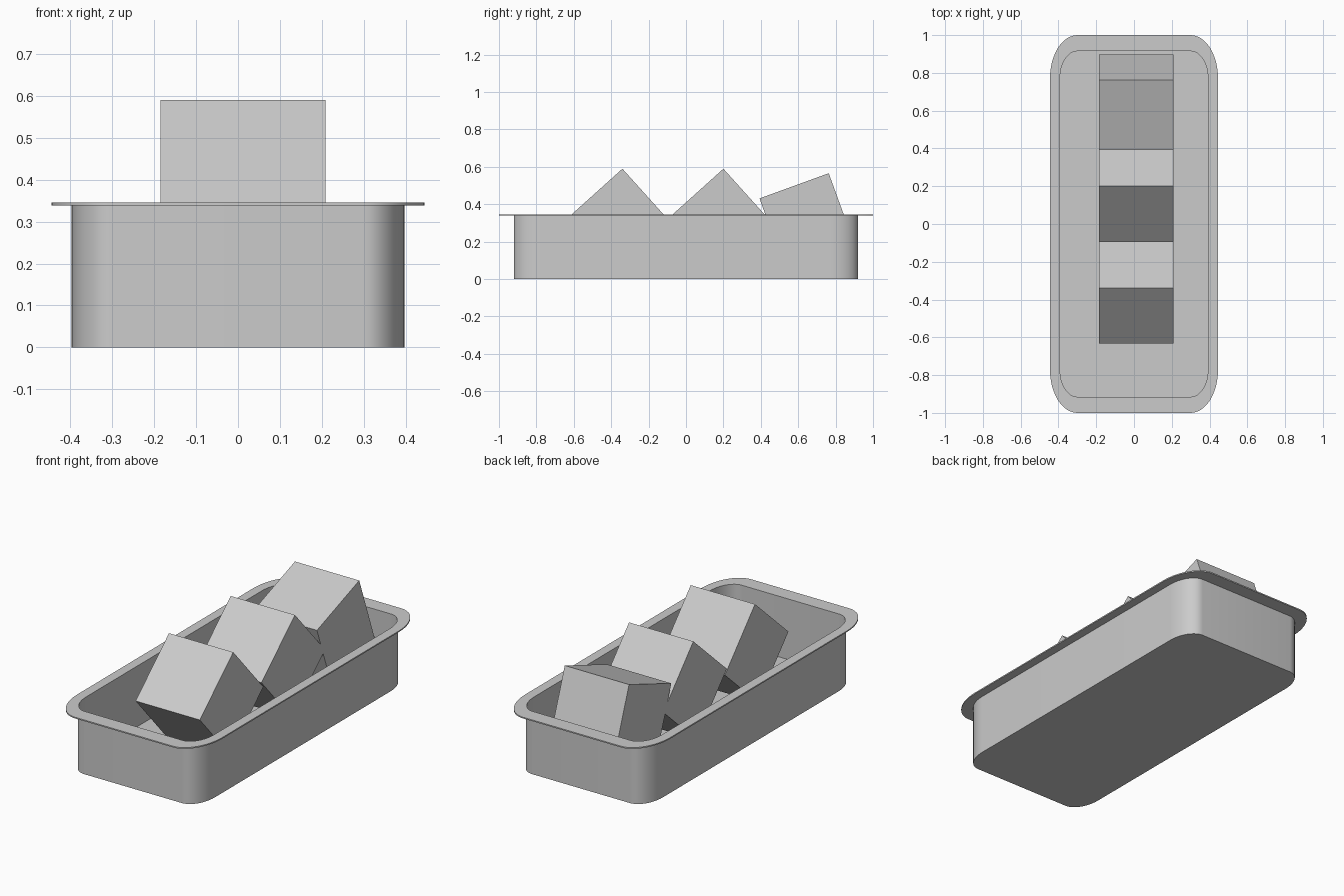
import bpy, bmesh, math
from mathutils import Matrix

cube = bpy.data.objects.get("Cube")
if cube:
    bpy.data.objects.remove(cube, do_unlink=True)

grey = bpy.data.materials.new("light grey")
grey.use_nodes = True
colour = (0.6, 0.6, 0.6, 1)
grey.diffuse_color = colour
grey.node_tree.nodes["Principled BSDF"].inputs["Base Color"].default_value = colour


def add_object(name, bm):
    bmesh.ops.recalc_face_normals(bm, faces=bm.faces)
    mesh = bpy.data.meshes.new(name)
    bm.to_mesh(mesh)
    bm.free()
    mesh.materials.append(grey)
    obj = bpy.data.objects.new(name, mesh)
    bpy.context.collection.objects.link(obj)
    return obj


def ring(bm, half_x, half_y, z, steps=12):
    """Rounded rectangle whose corners share the same centres."""
    cx, cy = 0.30, 0.77
    verts = []
    for quarter, (sx, sy) in enumerate([(1, 1), (-1, 1), (-1, -1), (1, -1)]):
        for i in range(steps + 1):
            a = (quarter + i / steps) * math.pi / 2
            verts.append(bm.verts.new((sx * cx + (half_x - cx) * math.cos(a),
                                       sy * cy + (half_y - cy) * math.sin(a), z)))
    return verts


# Tray: outer wall, flat flange, inner wall and floor
bm = bmesh.new()
sections = [(0.397, 0.92, 0), (0.397, 0.92, 0.339), (0.445, 1, 0.339),
            (0.445, 1, 0.346), (0.392, 0.915, 0.346), (0.392, 0.915, 0.01)]
rings = [ring(bm, *s) for s in sections]
for low, high in zip(rings, rings[1:]):
    for i in range(len(low)):
        j = (i + 1) % len(low)
        bm.faces.new((low[i], low[j], high[j], high[i]))
bm.faces.new(rings[0])
bm.faces.new(rings[-1])
tray = add_object("tray", bm)
bpy.context.view_layer.objects.active = tray
tray.select_set(True)
bpy.ops.object.shade_smooth_by_angle(angle=math.radians(30))

# Tilted cubes in a row: apex y, apex z, tilt of the front-facing upper side
size = 0.394
for name, y, z, tilt in [("front_cube", -0.34, 0.59, 42),
                         ("middle_cube", 0.20, 0.59, 42),
                         ("back_cube", 0.763, 0.566, 20)]:
    bm = bmesh.new()
    bmesh.ops.create_cube(bm, size=size)
    # Hang each cube from its upper back edge
    bm.transform(Matrix.Translation((0.012, y, z))
                 @ Matrix.Rotation(math.radians(tilt), 4, 'X')
                 @ Matrix.Translation((0, -size / 2, -size / 2)))
    add_object(name, bm)
